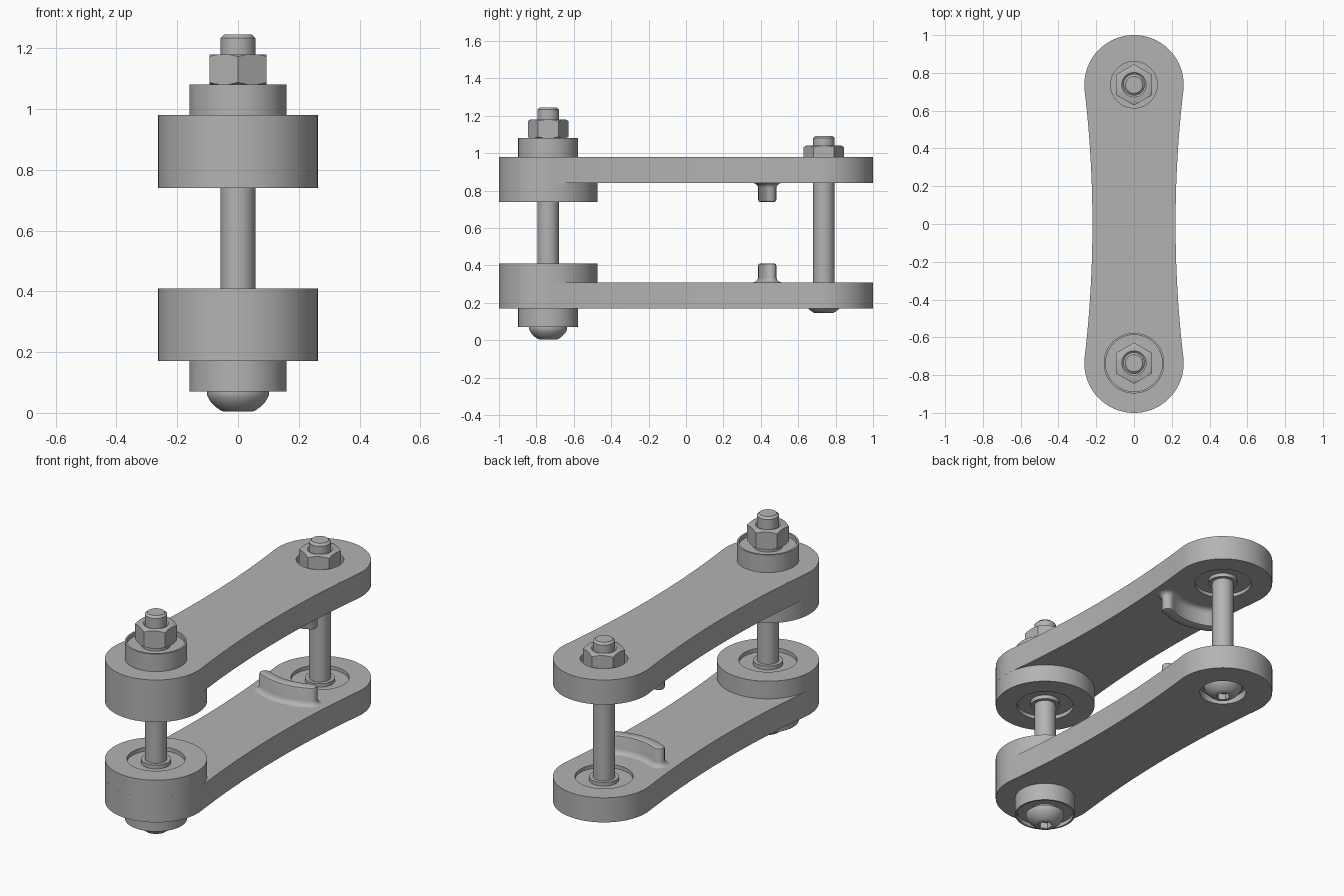
import bpy, bmesh
from math import sin, cos, pi, sqrt, radians, asin

if "Cube" in bpy.data.objects:
    bpy.data.objects.remove(bpy.data.objects["Cube"], do_unlink=True)

MID = 0.575                  # height of the symmetry plane between the two arms
PIVOT = 0.737                # distance of each pivot from the centre
END_R = 0.263                # radius of the arm ends
WAIST = 0.22                 # half width of the arm at its middle
INNER, OUTER = 0.265, 0.405  # arm faces, measured from the symmetry plane
SHAFT_R = 0.057

metal = bpy.data.materials.new("plain grey")
metal.use_nodes = True
GREY = (0.45, 0.45, 0.45, 1)
metal.diffuse_color = GREY
metal.node_tree.nodes["Principled BSDF"].inputs["Base Color"].default_value = GREY


def finish(name, bm, location=(0, 0, 0)):
    bmesh.ops.recalc_face_normals(bm, faces=bm.faces[:])
    mesh = bpy.data.meshes.new(name)
    bm.to_mesh(mesh)
    bm.free()
    obj = bpy.data.objects.new(name, mesh)
    obj.location = location
    mesh.materials.append(metal)
    bpy.context.collection.objects.link(obj)
    return obj


def select(obj):
    bpy.ops.object.select_all(action='DESELECT')
    obj.select_set(True)
    bpy.context.view_layer.objects.active = obj


def smooth(obj):
    select(obj)
    bpy.ops.object.shade_smooth_by_angle(angle=radians(30))
    return obj


def loft(name, rings, location=(0, 0, 0)):
    """Skin a stack of equal-length rings and cap both ends."""
    bm = bmesh.new()
    loops = [[bm.verts.new(p) for p in ring] for ring in rings]
    n = len(loops[0])
    for a, b in zip(loops, loops[1:]):
        for i in range(n):
            j = (i + 1) % n
            bm.faces.new((a[i], a[j], b[j], b[i]))
    bm.faces.new(loops[0])
    bm.faces.new(loops[-1])
    return finish(name, bm, location)


def lathe(name, profile, y, z, sides=72):
    """Turn a (radius, height) profile; six sides put corners along y."""
    rings = [[(r * sin(2 * pi * i / sides), r * cos(2 * pi * i / sides), h)
              for i in range(sides)] for r, h in profile]
    return loft(name, rings, (0, y, z))


def boolean(obj, cutter, operation):
    bpy.context.view_layer.update()
    mod = obj.modifiers.new("cut", 'BOOLEAN')
    mod.object, mod.operation, mod.solver = cutter, operation, 'EXACT'
    select(obj)
    bpy.ops.object.modifier_apply(modifier=mod.name)
    bpy.data.objects.remove(cutter, do_unlink=True)


def mirrored(obj):
    """Repeat the part on the lower arm."""
    mod = obj.modifiers.new("lower copy", 'MIRROR')
    mod.use_axis = (False, False, True)
    mod.use_mirror_merge = False
    select(obj)
    bpy.ops.object.modifier_apply(modifier=mod.name)
    return smooth(obj)


def arm_outline():
    """Round ends joined by shallow concave sides."""
    big = (WAIST ** 2 + PIVOT ** 2 - END_R ** 2) / (2 * (END_R - WAIST))
    tilt = asin(PIVOT / (big + END_R))
    side = [(WAIST + big * (1 - cos(tilt * k / 10)), big * sin(tilt * k / 10))
            for k in range(-10, 10)]
    steps = 48
    cap = []
    for i in range(steps):
        a = -tilt + (pi + 2 * tilt) * i / steps
        cap.append((END_R * cos(a), PIVOT + END_R * sin(a)))
    half = side + cap
    return half + [(-x, -y) for x, y in half]


# Arms with a counterbore on each face of the rear end
outline = arm_outline()
arms = loft("arms", [[(x, y, h) for x, y in outline] for h in (INNER, OUTER)],
            (0, 0, MID))
for radius, low, high in ((0.15, INNER - 0.1, INNER + 0.02),
                          (0.123, OUTER - 0.04, OUTER + 0.1)):
    boolean(arms, lathe("cutter", [(radius, low), (radius, high)], PIVOT, MID),
            'DIFFERENCE')
mirrored(arms)


# Bearing face: sunken ring with a raised inner race
def bearing_face(radius, base, face):
    floor = face - 0.022 * (1 if face > base else -1)
    return [(radius, base), (radius, face), (0.15, face), (0.15, floor),
            (0.077, floor), (0.077, face), (0.04, face)]


mirrored(lathe("front_bosses", bearing_face(END_R, INNER, INNER - 0.1), -PIVOT, MID))
mirrored(lathe("front_collars", bearing_face(0.16, OUTER, OUTER + 0.1), -PIVOT, MID))
mirrored(lathe("rear_races", [(0.077, INNER + 0.03), (0.077, INNER), (0.04, INNER)],
               PIVOT, MID))


# Curved stop ribs, concentric with the rear pivot and flared at the root
def rib_ring(half_width, h):
    arc_r, span, ring = 0.32, radians(27), []
    for side in (1, -1):
        for k in range(13):
            a = side * span * (k / 6 - 1)
            r = arc_r + side * half_width
            ring.append((r * sin(a), -r * cos(a), h))
        for k in range(1, 8):
            t = side * span
            b = pi * k / 8
            u, v = side * half_width * cos(b), half_width * sin(b) * side
            ring.append(((arc_r + u) * sin(t) + v * cos(t),
                         -(arc_r + u) * cos(t) + v * sin(t), h))
    return ring


rib_profile = [(0.056, 0), (0.044, 0.004), (0.036, 0.012), (0.031, 0.026),
               (0.031, 0.09), (0.028, 0.097), (0.022, 0.1)]
ribs = loft("stop_ribs", [rib_ring(w, INNER - d) for w, d in rib_profile],
            (0, PIVOT, MID))
mirrored(ribs)


# Bolts: socket dome head below, chamfered shank, hex nut above
def bolt(label, y, head_z, nut_z, top):
    head = lathe(label + "_bolt_head",
                 [(0.047, 0), (0.06, 0.006), (0.075, 0.017), (0.088, 0.03),
                  (0.097, 0.044), (0.102, 0.056), (0.102, 0.066)], y, head_z)
    boolean(head, lathe("cutter", [(0.037, -0.05), (0.037, 0.035)], y, head_z, 6),
            'DIFFERENCE')
    smooth(head)

    smooth(lathe(label + "_bolt_shank",
                 [(SHAFT_R, head_z + 0.05), (SHAFT_R, top - 0.011), (0.045, top)],
                 y, 0))

    height = 0.1
    nut = lathe(label + "_nut", [(0.109, 0), (0.109, height)], y, nut_z, 6)
    turned = lathe("cutter", [(0.05, -0.001), (0.093, -0.001), (0.114, 0.011),
                              (0.114, height - 0.011), (0.093, height + 0.001),
                              (0.066, height + 0.001), (0.055, height - 0.01)],
                   y, nut_z)
    boolean(nut, turned, 'INTERSECT')
    smooth(nut)


bolt("front", -PIVOT, 0.004, MID + OUTER + 0.1, 1.245)
bolt("rear", PIVOT, 0.145, MID + OUTER - 0.04, 1.093)
